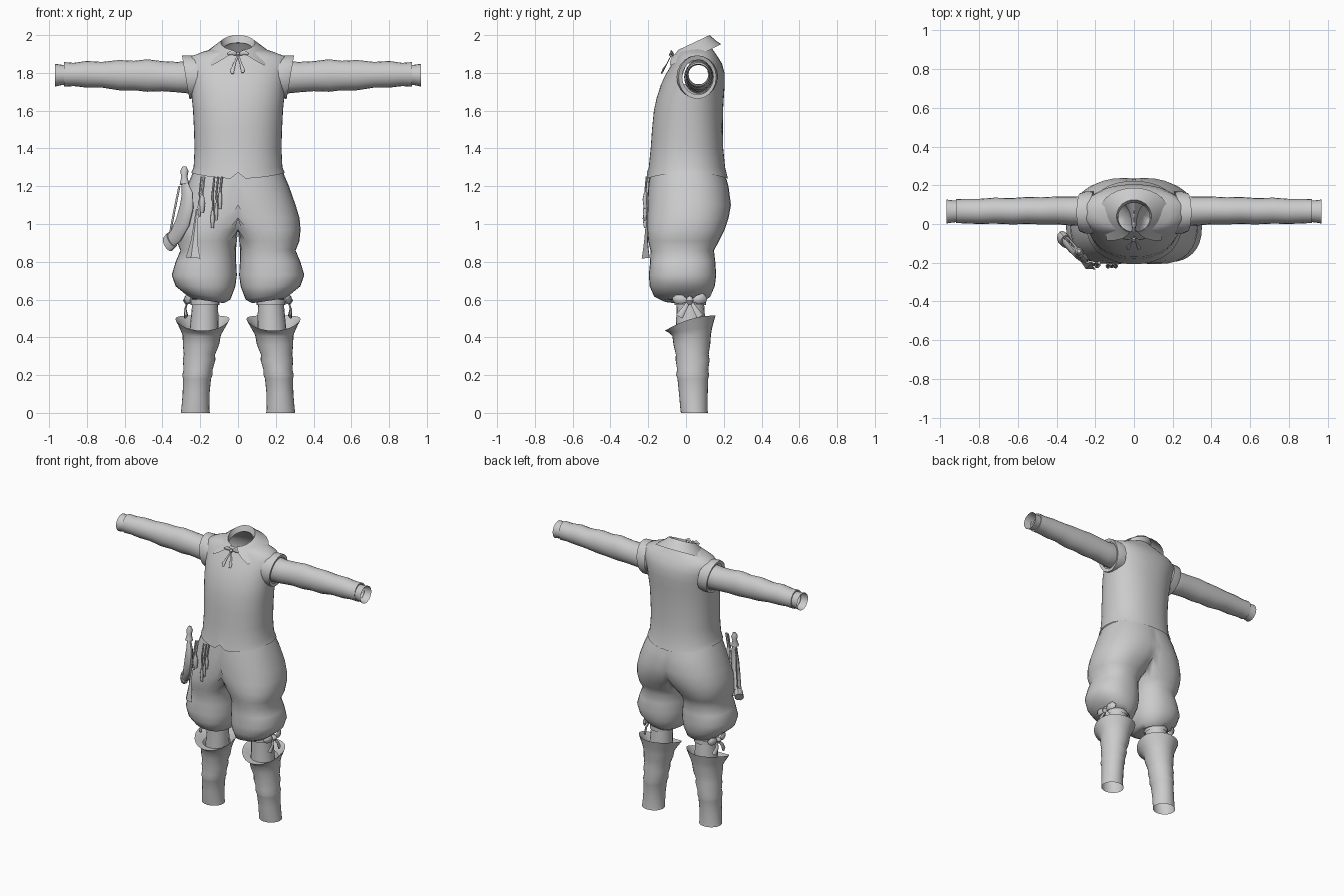
import bpy, bmesh, math
from mathutils import Vector

cloth = bpy.data.materials.new("grey_cloth")
cloth.diffuse_color = (0.6, 0.6, 0.6, 1)


def finish(name, bm, mirror=False, smooth=50):
    bmesh.ops.recalc_face_normals(bm, faces=bm.faces)
    me = bpy.data.meshes.new(name)
    bm.to_mesh(me)
    bm.free()
    ob = bpy.data.objects.new(name, me)
    bpy.context.collection.objects.link(ob)
    me.materials.append(cloth)
    bpy.ops.object.select_all(action='DESELECT')
    bpy.context.view_layer.objects.active = ob
    ob.select_set(True)
    bpy.ops.object.shade_smooth_by_angle(angle=math.radians(smooth))
    if mirror:
        m = ob.modifiers.new("mirror", 'MIRROR')
        m.merge_threshold = 0.0005
    return ob


def loft(rings, closed=True, caps=False):
    """Skin a list of point rings that all have the same length."""
    bm = bmesh.new()
    vs = [[bm.verts.new(p) for p in r] for r in rings]
    n = len(vs[0])
    for a, b in zip(vs, vs[1:]):
        for i in range(n if closed else n - 1):
            j = (i + 1) % n
            bm.faces.new((a[i], a[j], b[j], b[i]))
    if caps:
        bm.faces.new(vs[0])
        bm.faces.new(vs[-1])
    return bm


def oval(cx, rx, yf, yb, z, n=32, tilt=0, power=1.0):
    """Horizontal ring; tilt raises the back, power < 1 squares it off."""
    cy, ry = (yf + yb) / 2, (yb - yf) / 2
    pts = []
    for i in range(n):
        t = 2 * math.pi * i / n - math.pi / 2
        c, s = math.cos(t), math.sin(t)
        y = ry * math.copysign(abs(s) ** power, s)
        pts.append(Vector((cx + rx * math.copysign(abs(c) ** power, c), cy + y, z + tilt * y)))
    return pts


def side_ring(x, y0, y1, z0, z1, lean=0, n=20):
    """Ring around the x axis, for sleeves."""
    cy, cz, ry, rz = (y0 + y1) / 2, (z0 + z1) / 2, (y1 - y0) / 2, (z1 - z0) / 2
    return [Vector((x + lean * rz * math.sin(t), cy + ry * math.cos(t), cz + rz * math.sin(t)))
            for t in (2 * math.pi * i / n for i in range(n))]


def sweep(name, path, radii, flat=1.0, n=8, mirror=False):
    """Tube along a path; flat squeezes it across its depth."""
    path = [Vector(p) for p in path]
    rings = []
    for i, p in enumerate(path):
        d = (path[min(i + 1, len(path) - 1)] - path[max(i - 1, 0)]).normalized()
        out = Vector((p.x * 0.5, p.y, 0)).normalized()
        u = d.cross(out).normalized()
        w = u.cross(d)
        r = radii[i] if isinstance(radii, (list, tuple)) else radii
        rings.append([p + u * r * math.cos(2 * math.pi * k / n)
                      + w * r * flat * math.sin(2 * math.pi * k / n) for k in range(n)])
    return finish(name, loft(rings, caps=True), mirror)


# Vest: height, half width, front, back, tilt
vest_rows = [(1.24, .248, -.207, .222, 0), (1.3, .235, -.197, .207, 0), (1.4, .23, -.187, .197, 0),
             (1.5, .233, -.18, .195, 0), (1.6, .238, -.17, .196, 0), (1.67, .245, -.155, .2, 0),
             (1.74, .25, -.132, .205, 0), (1.8, .262, -.103, .204, 0), (1.85, .272, -.072, .19, 0),
             (1.885, .255, -.052, .168, 0), (1.91, .19, -.042, .148, .05), (1.935, .1, -.04, .115, .3)]
rings = [oval(0, w, f, b, z, 48, t, .9) for z, w, f, b, t in vest_rows]
for p in rings[0]:  # curved hem with a front notch
    p.z += .03 * (abs(p.x) / .25) ** 2 + (.032 if abs(p.x) < .01 and p.y < 0 else 0)
bm = loft(rings)
arm_holes = [f for f in bm.faces if abs(f.calc_center_median().x) > .17
             and math.hypot(f.calc_center_median().y - .06, f.calc_center_median().z - 1.78) < .075]
bmesh.ops.delete(bm, geom=arm_holes, context='FACES')
finish("vest", bm)

# Armhole edges and sleeves
finish("shoulder_cap", loft([side_ring(.21, -.05, .17, 1.67, 1.89, .1), side_ring(.25, -.05, .168, 1.665, 1.893, .15),
                             side_ring(.277, -.04, .16, 1.662, 1.893, .17),
                             side_ring(.272, -.02, .145, 1.685, 1.87, .17)]), True)
sleeve = [(.2, .0, .135, 1.71, 1.85), (.25, -.01, .145, 1.69, 1.865), (.32, -.008, .142, 1.697, 1.858),
          (.4, -.002, .142, 1.703, 1.862), (.48, -.002, .138, 1.70, 1.872), (.55, 0, .14, 1.708, 1.864),
          (.63, -.002, .134, 1.708, 1.868), (.72, .002, .136, 1.722, 1.858), (.8, .0, .13, 1.722, 1.863),
          (.87, .003, .13, 1.73, 1.853), (.92, .005, .128, 1.727, 1.857), (.918, .014, .118, 1.738, 1.846)]
finish("sleeve", loft([side_ring(*s) for s in sleeve]), True)
finish("sleeve_cuff", loft([side_ring(.9, .012, .12, 1.738, 1.842), side_ring(.935, .008, .122, 1.735, 1.843),
                            side_ring(.968, .003, .126, 1.728, 1.848)]), True)

# Collar: open at the front, folded from the neck ring down to the points
inner, top, mid, edge = [], [], [], []
for i in range(25):
    t = -math.pi / 2 + .25 + (2 * math.pi - .5) * i / 24
    c, s = math.cos(t), math.sin(t)
    k = max(0, -s) ** 2
    inner.append((.082 * c, .035 + .075 * s, 1.92 + .04 * s))
    top.append((.09 * c, .04 + .085 * s, 1.96 + .04 * s))
    mid.append((.13 * c, .05 + .11 * s, 1.935 + .035 * s))
    edge.append((.178 * c * (1 + .25 * k), .065 + .122 * s - .015 * k, 1.892 + .04 * s + .02 * max(0, s)))
edge[0], edge[-1] = (.06, -.075, 1.885), (-.06, -.075, 1.885)
edge[2], edge[-3] = (.14, -.085, 1.838), (-.14, -.085, 1.838)
edge[1], edge[-2] = (.10, -.085, 1.86), (-.10, -.085, 1.86)
finish("collar", loft([inner, top, mid, edge], closed=False))

# Breeches: height, centre, half width, front, back
leg_rows = [(1.27, 0, .24, -.19, .205), (1.2, .015, .255, -.2, .225), (1.1, .05, .255, -.205, .238),
            (1.03, .09, .236, -.206, .225), (.97, .135, .196, -.206, .205), (.91, .16, .165, -.2, .175),
            (.86, .158, .147, -.188, .148), (.8, .17, .16, -.19, .155), (.73, .178, .173, -.197, .16),
            (.67, .172, .158, -.192, .152), (.62, .165, .125, -.17, .13), (.595, .165, .09, -.12, .1),
            (.6, .17, .06, -.05, .085)]
rings = [oval(c, w, f, b, z, 32, 0, .88) for z, c, w, f, b in leg_rows]
for r in rings:
    for p in r:
        p.x = max(p.x, 0 if p.z > .96 else .006)
for p in rings[-3] + rings[-2]:  # lower hem sags towards the inside
    p.z -= .15 * (.17 - p.x)
bm = loft(rings)
bmesh.ops.remove_doubles(bm, verts=bm.verts, dist=.0003)
bmesh.ops.delete(bm, geom=[f for f in bm.faces if all(v.co.x < 1e-4 for v in f.verts)], context='FACES')
finish("breeches", bm, True, 60)

# Stockings and boots with flared, slanted tops
finish("stocking", loft([oval(.175, .066, -.055, .09, .64, 20), oval(.175, .07, -.05, .098, .55, 20),
                         oval(.18, .078, -.055, .105, .42, 20)]), True)
boot = [(0, .226, .077, -.027, .116, 0), (.02, .226, .074, -.03, .114, 0), (.1, .222, .071, -.037, .115, 0),
        (.18, .217, .074, -.045, .117, 0), (.2, .215, .08, -.052, .122, 0), (.23, .211, .077, -.047, .118, 0),
        (.28, .206, .086, -.055, .125, 0), (.31, .204, .083, -.054, .12, 0), (.36, .196, .096, -.066, .128, 0),
        (.41, .192, .101, -.072, .132, .05), (.44, .19, .115, -.088, .14, .15), (.485, .188, .143, -.112, .156, .3),
        (.475, .188, .125, -.09, .14, .3), (.44, .188, .09, -.06, .115, .1)]
rings = [oval(c, w, f, b, z, 28, t) for z, c, w, f, b, t in boot]
for r in rings[-3:-1]:  # raised sides on the boot top
    for p in r:
        p.z += .02 * ((p.x - .188) / .14) ** 2 - .01
finish("boot", loft(rings), True)

# Knee garters with side bows
finish("garter", loft([oval(.175, .077, -.062, .105, z, 20) for z in (.57, .6)]), True)
sweep("garter_knot", [(.265, .02, .575), (.27, .02, .595), (.265, .02, .615)], [.012, .022, .012], 1, 8, True)


def bow_part(name, pts, radii, flat=.4):
    sweep(name, pts, radii, flat, 8, True)


for s, tag in ((-1, "front"), (1, "back")):
    bow_part("bow_loop_" + tag, [(.265, .02 + s * .01, .592), (.275, .02 + s * .04, .6), (.265, .02 + s * .07, .605),
                                 (.25, .02 + s * .088, .6)], [.008, .022, .028, .012])
    bow_part("bow_tail_" + tag, [(.265, .02 + s * .005, .59), (.28, .02 + s * .03, .55), (.275, .02 + s * .055, .51)],
             [.007, .014, .02])

# Neck tie
bow_part("neck_loop", [(.0, -.065, 1.897), (.03, -.078, 1.908), (.055, -.075, 1.902)], [.006, .014, .006])
sweep("neck_knot", [(0, -.075, 1.885), (0, -.08, 1.897), (0, -.075, 1.908)], [.006, .012, .006])
for x, low in ((-.03, 1.795), (.025, 1.8)):
    sweep("neck_ribbon", [(0, -.078, 1.895), (x * .6, -.1, 1.85), (x, -.12, low + .02), (x, -.13, low)],
          [.004, .006, .011, .007], .4)

# Powder horn on the hip with its spout
sweep("powder_horn", [(-.283, -.15, 1.22), (-.268, -.165, 1.16), (-.272, -.168, 1.09), (-.292, -.15, 1.01),
                      (-.327, -.115, .94), (-.365, -.075, .9)],
      [.02, .036, .044, .048, .046, .04], .55, 10)
sweep("horn_band", [(-.35, -.092, .918), (-.372, -.07, .893)], [.05, .05], .6, 10)
sweep("horn_spout", [(-.283, -.15, 1.21), (-.284, -.145, 1.25), (-.284, -.142, 1.28), (-.284, -.14, 1.305)],
      [.026, .016, .022, .01])
sweep("horn_strap", [(-.31, -.12, 1.2), (-.335, -.09, 1.08), (-.36, -.07, .95)], .008, .6, 6)

# Hanging flask with flared end
sweep("flask", [(-.215, -.2, 1.08), (-.225, -.208, .99), (-.232, -.212, .91), (-.236, -.213, .86), (-.238, -.213, .82)],
      [.009, .013, .02, .032, .044], .5, 4)

# Cords and toggles below the vest
for x, low, r in ((-.19, 1.06, .012), (-.205, 1.04, .006), (-.135, .98, .008), (-.115, 1.02, .007), (-.095, 1.08, .008)):
    y = -.2 - .008 * (x > -.15)
    sweep("cord", [(x + .01, y, 1.25), (x, y - .008, 1.16), (x + .004, y - .008, low + .08), (x, y - .008, low)],
          r * .7, 1, 6)
    sweep("cord_toggle", [(x, y - .008, low + .09), (x, y - .01, low + .05), (x, y - .008, low)], [r * .8, r * 1.5, r * .9])
